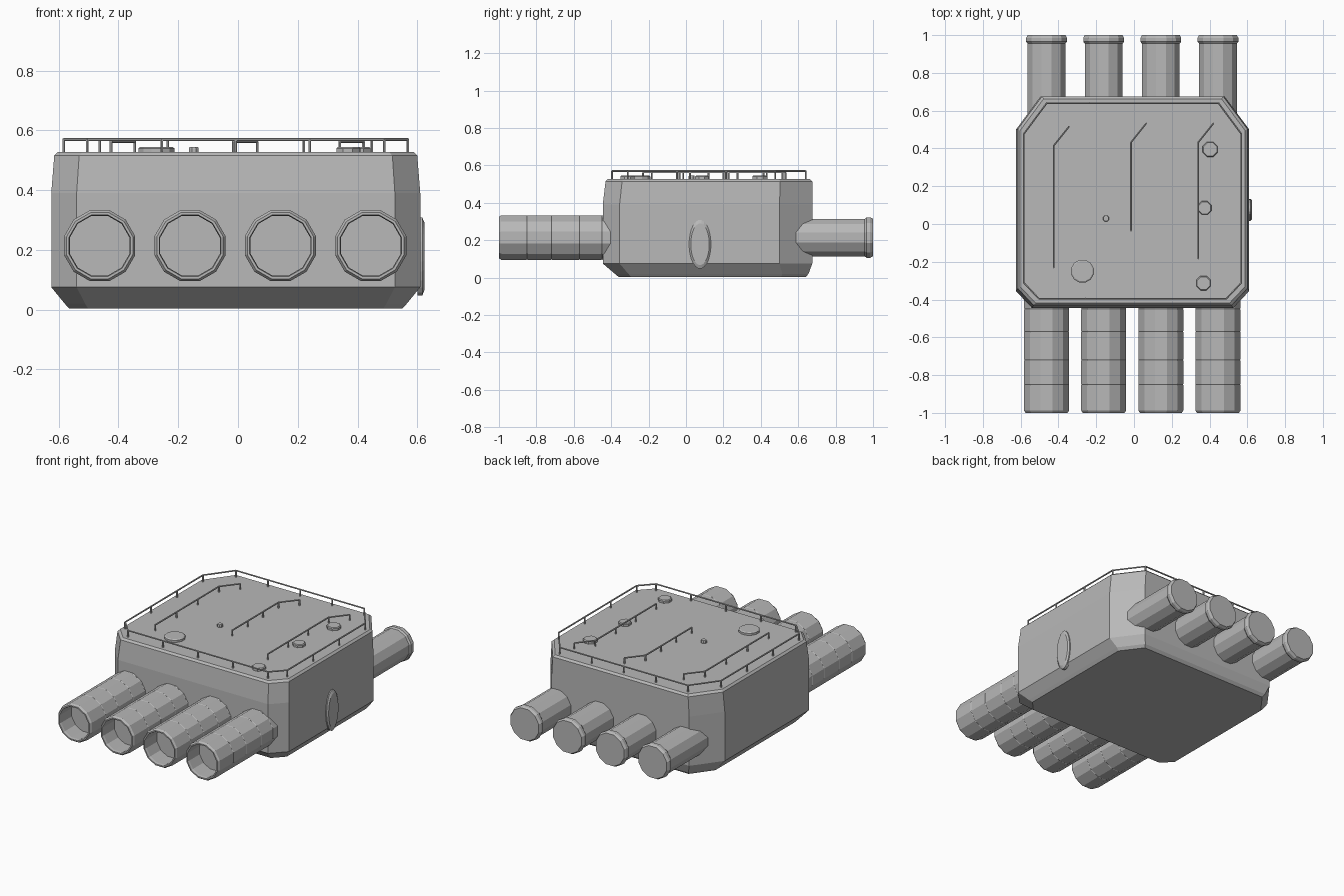
import bpy, bmesh, math
from mathutils import Vector, Matrix

cube = bpy.data.objects.get("Cube")
if cube:
    bpy.data.objects.remove(cube, do_unlink=True)

grey = bpy.data.materials.new("plain grey")
grey.use_nodes = True
GREY = (0.48, 0.48, 0.48, 1)
grey.diffuse_color = GREY
grey.node_tree.nodes["Principled BSDF"].inputs["Base Color"].default_value = GREY


def finish(name, bm):
    bmesh.ops.recalc_face_normals(bm, faces=bm.faces)
    mesh = bpy.data.meshes.new(name)
    bm.to_mesh(mesh)
    bm.free()
    mesh.materials.append(grey)
    obj = bpy.data.objects.new(name, mesh)
    bpy.context.collection.objects.link(obj)
    return obj


def loft(name, rings):
    """Skin a stack of equal-length point loops and cap both ends."""
    bm = bmesh.new()
    loops = [[bm.verts.new(p) for p in ring] for ring in rings]
    n = len(loops[0])
    for a, b in zip(loops, loops[1:]):
        for i in range(n):
            j = (i + 1) % n
            bm.faces.new((a[i], a[j], b[j], b[i]))
    bm.faces.new(loops[0][::-1])
    bm.faces.new(loops[-1])
    return finish(name, bm)


def lathe(name, profile, sides, matrix):
    """Profile of (radius, height) about local z; radius is across the flats."""
    rings = []
    for r, h in profile:
        r /= math.cos(math.pi / sides)
        angles = [2 * math.pi * (i + 0.5) / sides for i in range(sides)]
        rings.append([matrix @ Vector((r * math.cos(a), r * math.sin(a), h)) for a in angles])
    return loft(name, rings)


def outline(z, side=0, front=0, back=0, shrink=1.0):
    """Eight-cornered plan with larger cut corners at the back."""
    x0, x1 = -0.625 + side, 0.61 - side
    y0, y1 = -0.445 + front, 0.675 - back
    fx, fy, bx, by = (c * shrink for c in (0.085, 0.09, 0.13, 0.175))
    plan = [(x0 + fx, y0), (x1 - fx, y0), (x1, y0 + fy), (x1, y1 - by),
            (x1 - bx, y1), (x0 + bx, y1), (x0, y1 - by), (x0, y0 + fy)]
    return [Vector((x, y, z)) for x, y in plan]


def bar(bm, p, q, r):
    d = q - p
    m = Matrix.Translation((p + q) / 2) @ d.to_track_quat('Z', 'Y').to_matrix().to_4x4()
    bmesh.ops.create_cone(bm, cap_ends=True, segments=6, radius1=r, radius2=r,
                          depth=d.length, matrix=m)


ROOF = 0.527


def railing(name, points, splits, closed=False):
    """Top rail along points, with posts at corners and between them."""
    bm = bmesh.new()
    pairs = list(zip(points, points[1:] + points[:1] if closed else points[1:]))
    for (p, q), n in zip(pairs, splits):
        bar(bm, p, q, 0.005)
        for i in range(n):
            top = p.lerp(q, i / n)
            bar(bm, top, Vector((top.x, top.y, ROOF - 0.005)), 0.005)
    if not closed:
        end = points[-1]
        bar(bm, end, Vector((end.x, end.y, ROOF - 0.005)), 0.005)
    return finish(name, bm)


# Main hull: chamfered base, upright walls, slight taper to the roof
loft("hull", [
    outline(0.003, 0.06, 0.085, 0.035, 0.75),
    outline(0.02, 0.045, 0.065, 0.02, 0.8),
    outline(0.075),
    outline(0.39),
    outline(0.515, 0.01, 0.015, 0, 0.98),
    outline(ROOF, 0.022, 0.027, 0.012, 0.96),
])

# Tubes: open and seamed at the front, capped with a collar at the back
front_profile = [(0.119, 0.2)]
for seam in (0.45, 0.57, 0.72, 0.85):
    front_profile += [(0.119, seam - 0.003), (0.117, seam), (0.119, seam + 0.003)]
front_profile += [(0.119, 0.988), (0.111, 1.0), (0.103, 1.0), (0.1, 0.985), (0.1, 0.88)]
back_profile = [(0.1, 0.45), (0.1, 0.955), (0.108, 0.965), (0.108, 0.985), (0.1, 1.0)]
to_front = Matrix.Rotation(math.pi / 2, 4, 'X')
to_back = Matrix.Rotation(-math.pi / 2, 4, 'X')
for i in range(4):
    place = Matrix.Translation((-0.463 + 0.3025 * i, 0, 0.214))
    lathe(f"front_tube_{i + 1}", front_profile, 12, place @ to_front)
    lathe(f"back_tube_{i + 1}", back_profile, 12, place @ to_back)

# Oval port on the left wall
oval = (Matrix.Translation((0.6, 0.075, 0.178)) @ Matrix.Diagonal((1, 0.058, 0.13, 1))
        @ Matrix.Rotation(math.pi / 2, 4, 'Y'))
lathe("side_port", [(1, 0), (1, 0.017), (0.85, 0.025)], 24, oval)

# Roof hatches
for name, x, y, r, sides in (("back_hatch", 0.403, 0.395, 0.04, 8),
                             ("middle_hatch", 0.374, 0.085, 0.036, 8),
                             ("front_hatch", 0.368, -0.313, 0.038, 8),
                             ("large_hatch", -0.273, -0.25, 0.06, 12),
                             ("roof_stub", -0.148, 0.03, 0.016, 8)):
    lathe(name, [(r, -0.01), (r, 0.013), (r * 0.88, 0.018)], sides,
          Matrix.Translation((x, y, ROOF)))

# Railing around the roof edge
railing("edge_railing", outline(0.569, 0.042, 0.05, 0.035, 0.93),
        (4, 1, 3, 1, 4, 1, 3, 1), closed=True)

# Three bent handrails across the roof
for name, x, y, length in (("right_handrail", -0.425, 0.415, 0.645),
                           ("middle_handrail", -0.016, 0.432, 0.467),
                           ("left_handrail", 0.34, 0.432, 0.615)):
    path = [Vector((x + 0.08, y + 0.1, 0.563)), Vector((x, y, 0.563)),
            Vector((x, y - length, 0.563))]
    railing(name, path, (1, 3))
